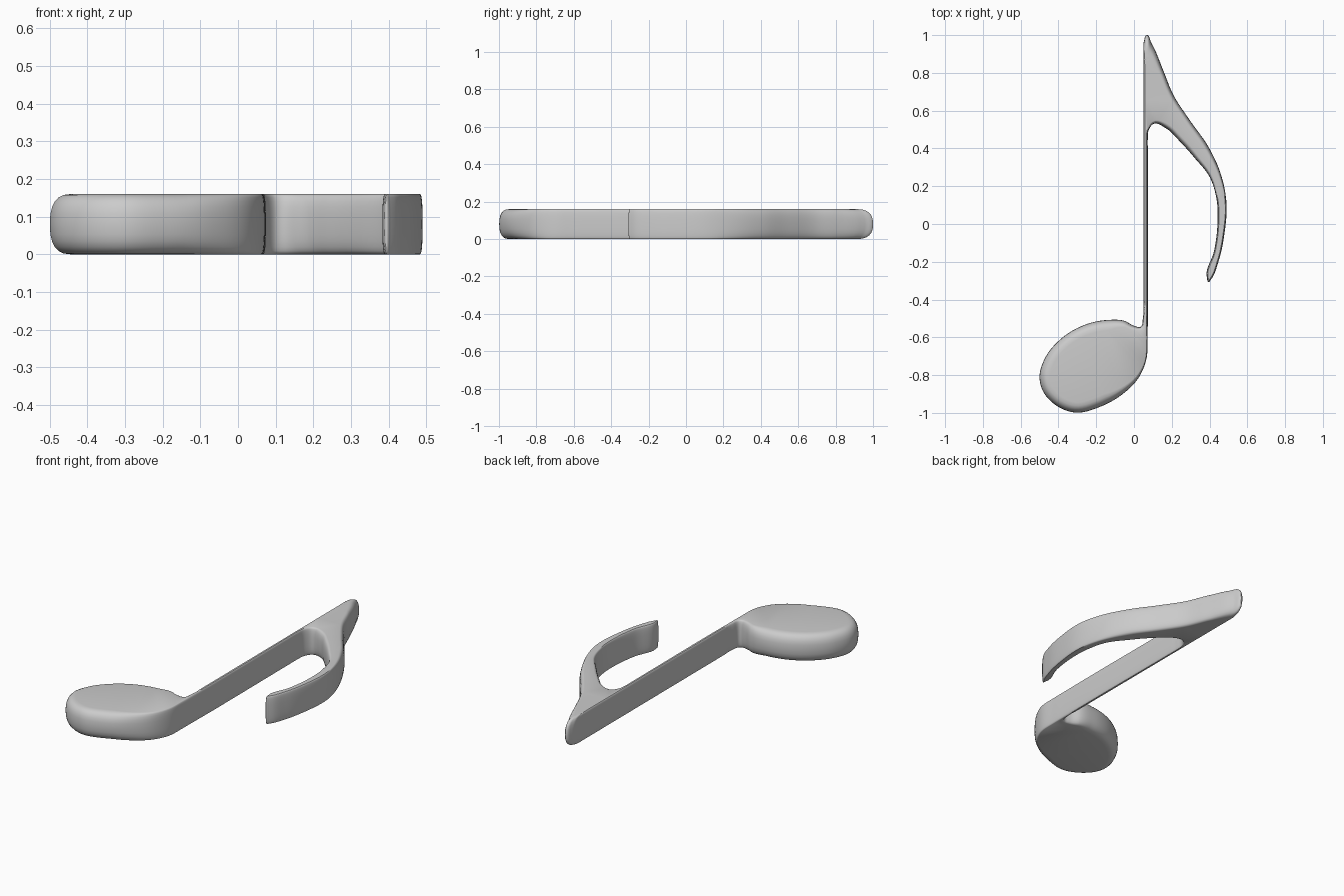
import bpy, bmesh, math
from mathutils import Vector

if "Cube" in bpy.data.objects:
    bpy.data.objects.remove(bpy.data.objects["Cube"])

HALF = 0.08      # half thickness
STEPS = 6        # samples per outline span
LEVELS = 12      # rings through the thickness

# Flag: tip, outer sweep, tail, inner sweep back to the stem
flag = [(0.066, 1.0), (0.093, 0.957), (0.16, 0.80), (0.205, 0.69), (0.295, 0.55),
        (0.395, 0.407), (0.458, 0.27), (0.49, 0.106), (0.479, -0.05), (0.447, -0.20),
        (0.407, -0.295), (0.395, -0.308), (0.386, -0.285), (0.424, -0.143),
        (0.442, 0.0), (0.437, 0.132), (0.40, 0.25), (0.325, 0.345), (0.24, 0.44),
        (0.167, 0.508), (0.103, 0.53), (0.079, 0.50)]
# Right side of the stem
stem_right = [(0.073, 0.45), (0.073, 0.40), (0.073, -0.5), (0.072, -0.6)]
# Oval head and the small fillet into the stem
head = [(0.066, -0.714), (0.024, -0.815), (-0.066, -0.905), (-0.18, -0.968),
        (-0.315, -0.998), (-0.42, -0.955), (-0.482, -0.885), (-0.5, -0.82),
        (-0.468, -0.704), (-0.394, -0.614), (-0.262, -0.534), (-0.14, -0.508),
        (-0.05, -0.513), (0.003, -0.54), (0.034, -0.545), (0.047, -0.50)]
# Left side of the stem
stem_left = [(0.05, -0.43), (0.05, -0.38), (0.05, 0.86), (0.05, 0.91), (0.053, 0.97)]


def clamp(v):
    return max(0.0, min(1.0, v))


def smooth_outline(pts):
    """Closed smooth curve through the points."""
    pts = [Vector(p) for p in pts]
    n, out = len(pts), []

    def tangent(i):
        a, b, c = pts[i - 1], pts[i], pts[(i + 1) % n]
        la, lc = (b - a).length, (c - b).length
        return ((b - a) / la * lc + (c - b) / lc * la).normalized()

    for i in range(n):
        p, q = pts[i], pts[(i + 1) % n]
        k = (q - p).length / 3
        h1, h2 = p + tangent(i) * k, q - tangent((i + 1) % n) * k
        for s in range(STEPS):
            t = s / STEPS
            u = 1 - t
            out.append(p * u**3 + h1 * 3 * u * u * t + h2 * 3 * u * t * t + q * t**3)
    return out


def rounding(p):
    """Edge radius: soft on the head and inner flag, tight on the stem."""
    if p.y < -0.45:
        return 0.008 + 0.047 * clamp((0.06 - p.x) / 0.2)
    return 0.007 + 0.018 * clamp((p.y - 0.15) / 0.25) * clamp((p.x - 0.075) / 0.08)


outline = smooth_outline(flag + stem_right + head + stem_left)
n = len(outline)
bm = bmesh.new()
rings = []
for j in range(LEVELS + 1):
    a = math.pi * (j / LEVELS - 0.5)
    inset = 1 - max(0.0, math.cos(a)) ** 0.8
    z = HALF + HALF * math.copysign(abs(math.sin(a)) ** 0.8, a)
    ring = []
    for i, p in enumerate(outline):
        d = (outline[(i + 1) % n] - outline[i - 1]).normalized()
        q = p + Vector((d.y, -d.x)) * rounding(p) * inset
        q.y -= 0.4 * inset * max(0.0, p.y - 0.8)      # rounder top tip
        ring.append(bm.verts.new((q.x, q.y, z)))
    rings.append(ring)

# Side walls and caps
for lo, hi in zip(rings, rings[1:]):
    for i in range(n):
        k = (i + 1) % n
        bm.faces.new((lo[i], lo[k], hi[k], hi[i]))
caps = [bm.faces.new(rings[0]), bm.faces.new(rings[-1])]
bmesh.ops.recalc_face_normals(bm, faces=bm.faces[:])
bmesh.ops.triangulate(bm, faces=caps)
bmesh.ops.recalc_face_normals(bm, faces=bm.faces[:])

mesh = bpy.data.meshes.new("music_note")
bm.to_mesh(mesh)
bm.free()
note = bpy.data.objects.new("music_note", mesh)
bpy.context.collection.objects.link(note)
bpy.context.view_layer.objects.active = note
note.select_set(True)
bpy.ops.object.shade_smooth_by_angle(angle=math.radians(40))
